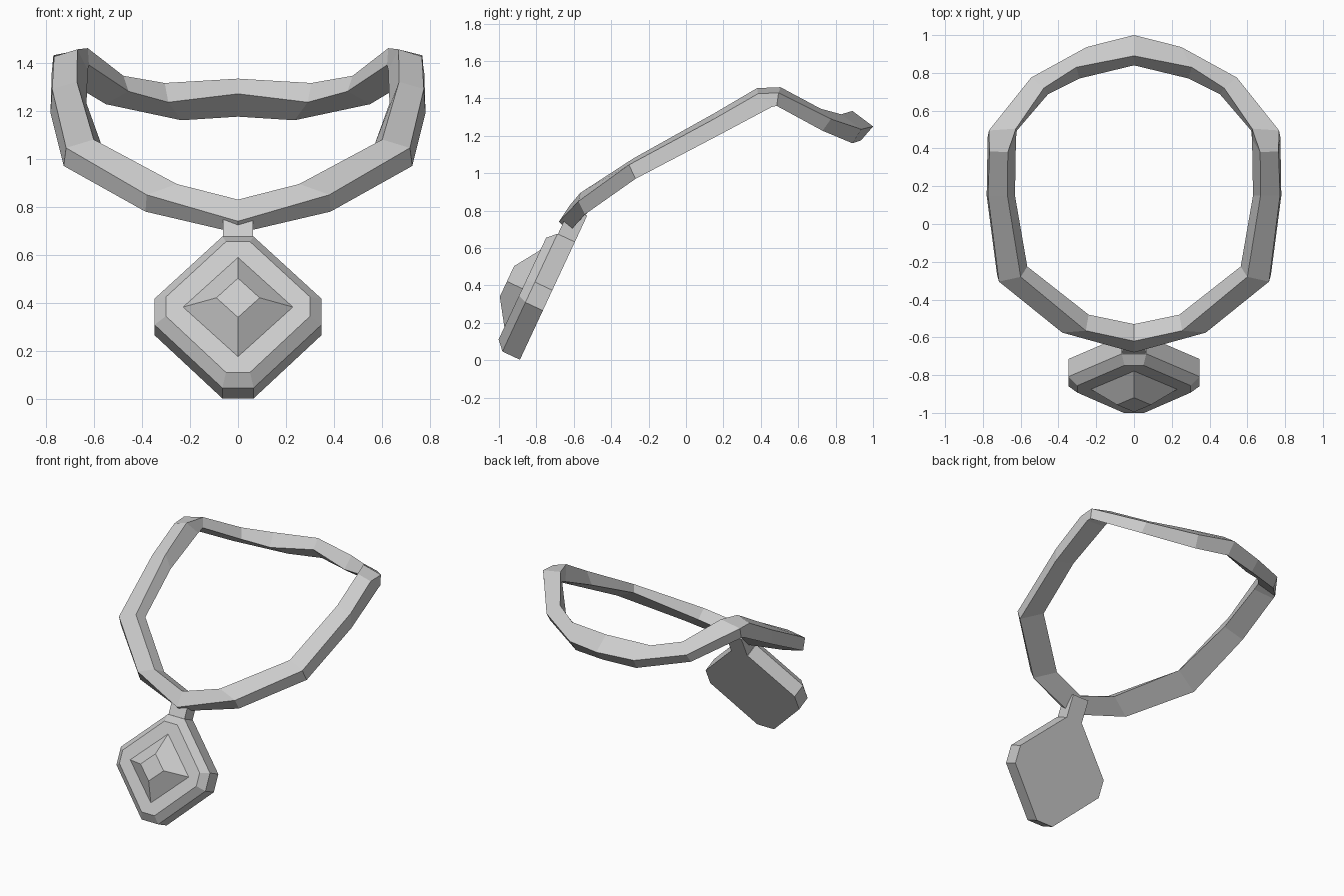
import bpy
from mathutils import Vector

cube = bpy.data.objects.get("Cube")
if cube:
    bpy.data.objects.remove(cube, do_unlink=True)

grey = bpy.data.materials.new("plain_grey")
grey.use_nodes = True
colour = (0.6, 0.6, 0.6, 1)
grey.diffuse_color = colour
grey.node_tree.nodes["Principled BSDF"].inputs["Base Color"].default_value = colour


def loft(name, rings, closed=False):
    """Skin equal-sized rings; cap the ends unless the loft is a closed loop."""
    n, count = len(rings[0]), len(rings)
    faces = []
    for i in range(count if closed else count - 1):
        a, b = i * n, (i + 1) % count * n
        faces += [(a + j, a + (j + 1) % n, b + (j + 1) % n, b + j) for j in range(n)]
    if not closed:
        faces += [tuple(range(n))[::-1], tuple(range((count - 1) * n, count * n))]
    mesh = bpy.data.meshes.new(name)
    mesh.from_pydata([p for ring in rings for p in ring], [], faces)
    mesh.materials.append(grey)
    obj = bpy.data.objects.new(name, mesh)
    bpy.context.collection.objects.link(obj)
    bpy.context.view_layer.objects.active = obj
    bpy.ops.object.mode_set(mode='EDIT')
    bpy.ops.mesh.select_all(action='SELECT')
    bpy.ops.mesh.normals_make_consistent(inside=False)
    bpy.ops.object.mode_set(mode='OBJECT')
    return obj


# Neck band: sections from front to back as inner, crest, outer, bottom
half = [
    [(0, -.53, .785), (0, -.62, .83), (0, -.68, .74), (0, -.62, .69)],
    [(.24, -.48, .85), (.255, -.565, .895), (.38, -.575, .85), (.385, -.54, .78)],
    [(.565, -.225, 1.05), (.6, -.28, 1.08), (.715, -.305, 1.045), (.725, -.27, .97)],
    [(.63, .15, 1.23), (.67, .15, 1.32), (.773, .15, 1.29), (.78, .15, 1.19)],
    [(.625, .45, 1.37), (.668, .38, 1.455), (.765, .385, 1.425), (.775, .46, 1.355)],
    [(.62, .495, 1.39), (.625, .505, 1.46), (.768, .495, 1.43), (.77, .485, 1.36)],
    [(.455, .687, 1.28), (.477, .72, 1.345), (.545, .775, 1.29), (.55, .73, 1.227)],
    [(.29, .77, 1.235), (.305, .83, 1.315), (.25, .937, 1.235), (.235, .89, 1.16)],
    [(0, .84, 1.27), (0, .89, 1.333), (0, 1, 1.25), (0, .935, 1.175)],
]
other = [[(-x, y, z) for x, y, z in ring] for ring in half[-2:0:-1]]
loft("neck_band", half + other, closed=True)

# Pendant plane: measured up the slope and out from the back face
base = Vector((0, -.888, .003))
up, out = Vector((0, .423, .906)), Vector((0, -.906, .423))


def on_pendant(points, depth):
    return [base + Vector((x, 0, 0)) + up * u + out * depth for x, u in points]


def octagon(end, side, low, mid_low, mid_high, high):
    right = [(end, low), (side, mid_low), (side, mid_high), (end, high)]
    return right + [(-x, u) for x, u in reversed(right)]


def diamond(w, h):
    return [(0, .35 - h), (w, .35), (0, .35 + h), (-w, .35)]


# Pendant plate with bevelled rim
rim = octagon(.065, .347, 0, .29, .41, .695)
face = octagon(.05, .3, .05, .308, .396, .65)
loft("pendant_plate", [on_pendant(rim, 0), on_pendant(rim, .103), on_pendant(face, .149)])

# Raised gem
loft("pendant_gem", [on_pendant(diamond(.23, .229), .148), on_pendant(diamond(.09, .09), .24)])

# Bail joining pendant to band
bail = [(-.062, .68), (.062, .68), (.062, .85), (-.062, .85)]
loft("pendant_bail", [on_pendant(bail, 0), on_pendant(bail, .1)])
